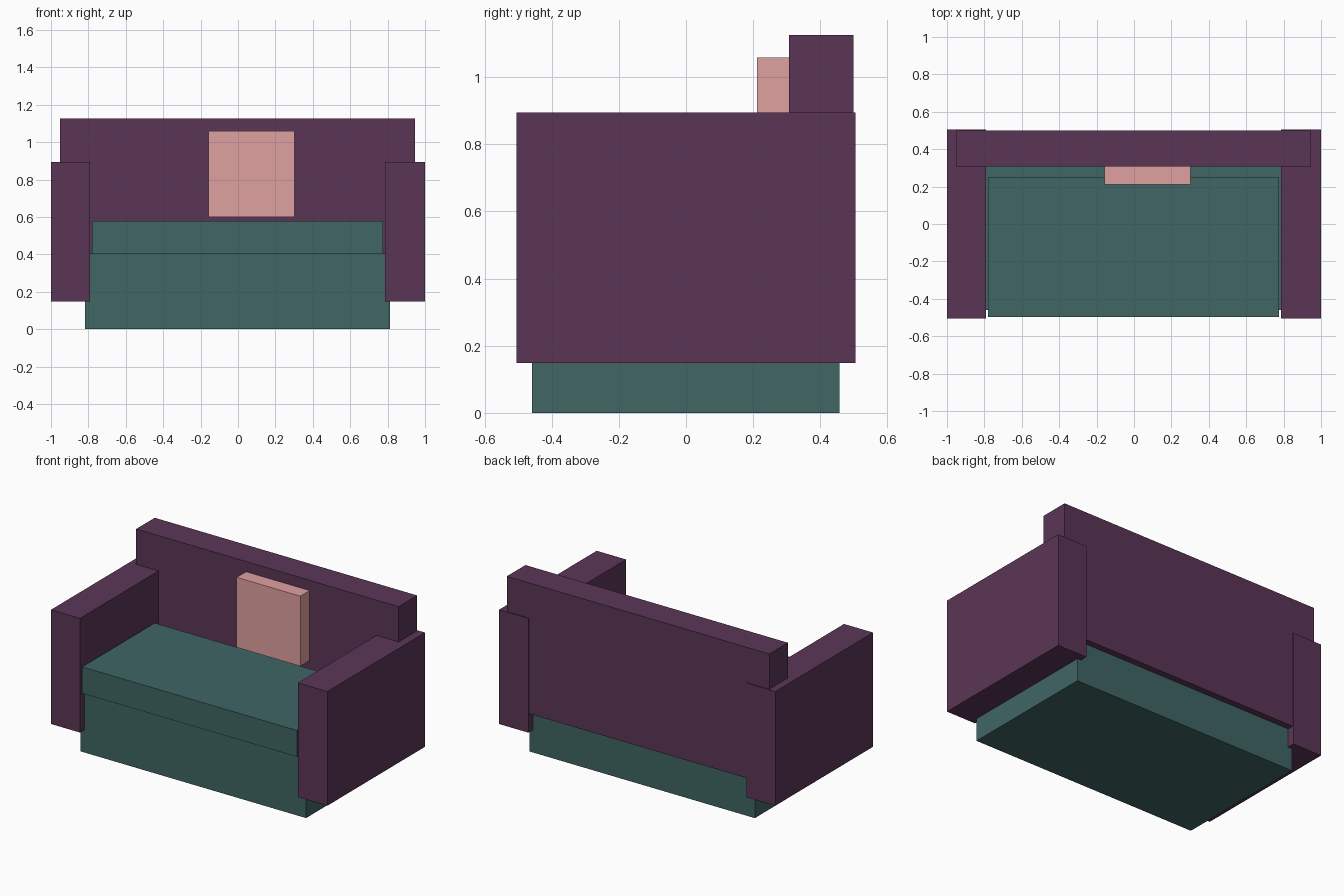
import bpy
import bmesh
from mathutils import Vector

if "Cube" in bpy.data.objects:
    bpy.data.objects.remove(bpy.data.objects["Cube"])


def material(name, color):
    mat = bpy.data.materials.new(name)
    mat.diffuse_color = (*color, 1)
    mat.use_nodes = True
    mat.node_tree.nodes["Principled BSDF"].inputs["Base Color"].default_value = mat.diffuse_color
    return mat


purple = material("purple_fabric", (0.105, 0.036, 0.093))
teal = material("teal_fabric", (0.05, 0.133, 0.127))
pink = material("pink_fabric", (0.73, 0.355, 0.35))


def box(name, x, y, z, mat):
    """Box spanning the given (min, max) range on each axis."""
    ranges = (x, y, z)
    center = Vector([(a + b) / 2 for a, b in ranges])
    size = Vector([b - a for a, b in ranges])
    bm = bmesh.new()
    bmesh.ops.create_cube(bm, size=1)
    bmesh.ops.scale(bm, vec=size, verts=bm.verts)
    mesh = bpy.data.meshes.new(name)
    bm.to_mesh(mesh)
    bm.free()
    mesh.materials.append(mat)
    obj = bpy.data.objects.new(name, mesh)
    obj.location = center
    bpy.context.collection.objects.link(obj)
    return obj


# Base and seat cushion
box("base", (-0.818, 0.814), (-0.459, 0.457), (0, 0.405), teal)
box("seat_cushion", (-0.78, 0.775), (-0.498, 0.252), (0.405, 0.578), teal)

# Backrest, overlapping the arms
box("backrest", (-0.952, 0.947), (0.307, 0.499), (0.27, 1.126), purple)

# Arms
for name, x in (("left_arm", (-1, -0.79)), ("right_arm", (0.787, 1))):
    box(name, x, (-0.505, 0.505), (0.148, 0.895), purple)

# Loose pillow leaning on the backrest
box("pillow", (-0.157, 0.303), (0.211, 0.32), (0.601, 1.059), pink)
